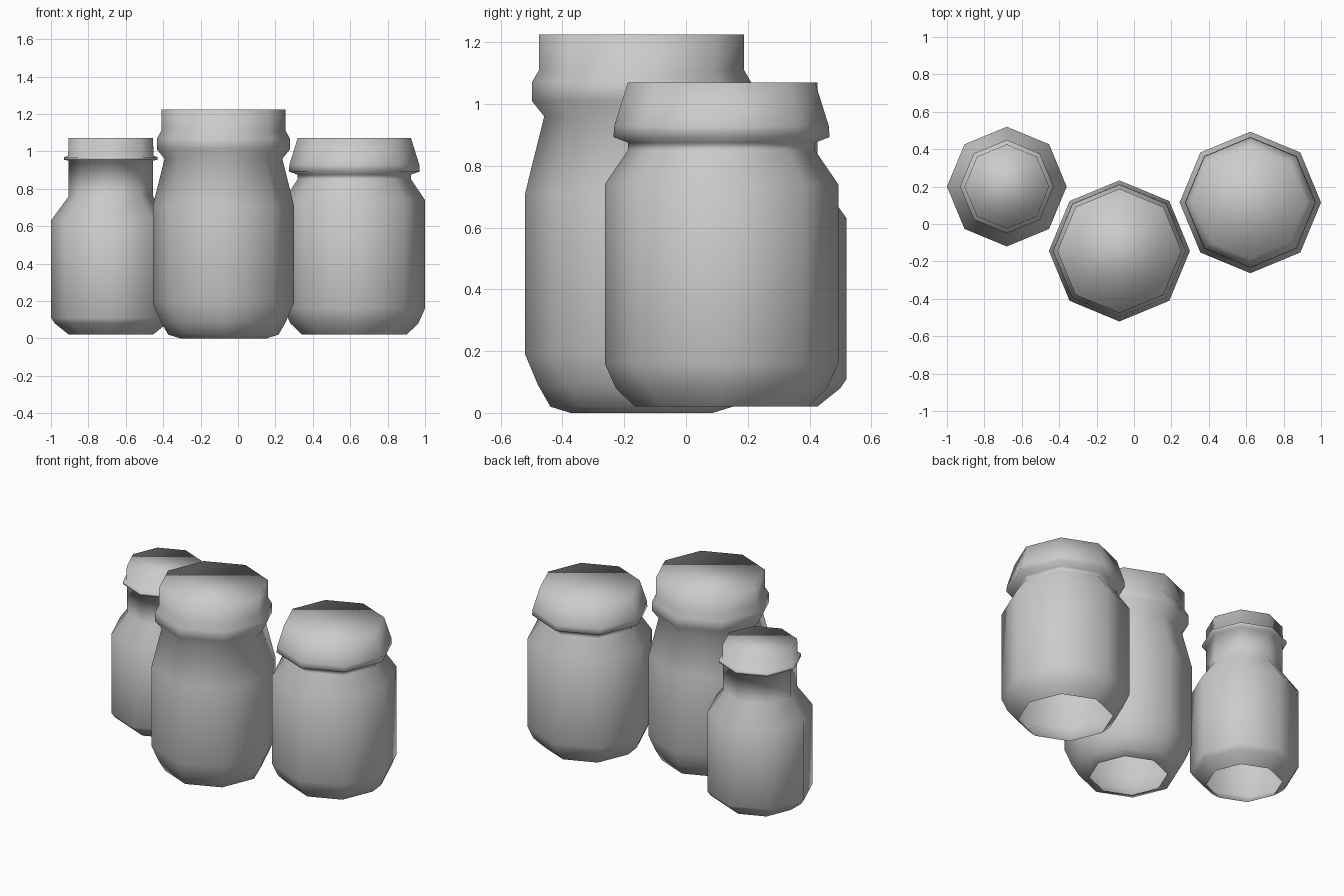
import bpy
import bmesh
from math import cos, sin, tau

cube = bpy.data.objects.get("Cube")
if cube:
    bpy.data.objects.remove(cube)

SIDES = 8

# One plain grey for all jars
grey = bpy.data.materials.new("plain_grey")
grey.use_nodes = True
grey.diffuse_color = (0.6, 0.6, 0.6, 1)
grey.node_tree.nodes["Principled BSDF"].inputs["Base Color"].default_value = (0.6, 0.6, 0.6, 1)


def make_jar(name, centre, profile):
    """Revolve a (radius, height) profile, closed at the lid and open below."""
    bm = bmesh.new()
    rings = []
    for radius, z in profile:
        rings.append([bm.verts.new((radius * cos(tau * i / SIDES),
                                    radius * sin(tau * i / SIDES), z))
                      for i in range(SIDES)])
    for low, high in zip(rings, rings[1:]):
        for i in range(SIDES):
            j = (i + 1) % SIDES
            bm.faces.new((low[i], low[j], high[j], high[i]))
    bm.faces.new(rings[-1])
    for face in bm.faces:
        face.smooth = True
    mesh = bpy.data.meshes.new(name)
    bm.to_mesh(mesh)
    bm.free()
    mesh.materials.append(grey)
    jar = bpy.data.objects.new(name, mesh)
    jar.location = (*centre, 0)
    bpy.context.collection.objects.link(jar)


# Small jar with a thin flange under its lid
make_jar("small_jar", (-0.68, 0.2), [
    (0.225, 0.02), (0.30, 0.08), (0.32, 0.11), (0.32, 0.63), (0.225, 0.76),
    (0.225, 0.95), (0.25, 0.955), (0.25, 0.97), (0.228, 0.975), (0.226, 1.07)])

# Tall jar with a rounded collar
make_jar("tall_jar", (-0.078, -0.144), [
    (0.23, 0.0), (0.295, 0.02), (0.335, 0.09), (0.377, 0.19), (0.377, 0.71),
    (0.315, 0.96), (0.355, 1.01), (0.355, 1.07), (0.332, 1.11), (0.332, 1.225)])

# Wide jar with a tapered overhanging lid
make_jar("wide_jar", (0.622, 0.115), [
    (0.28, 0.02), (0.342, 0.08), (0.378, 0.16), (0.378, 0.74), (0.303, 0.85),
    (0.303, 0.875), (0.35, 0.893), (0.347, 0.93), (0.303, 1.07)])
